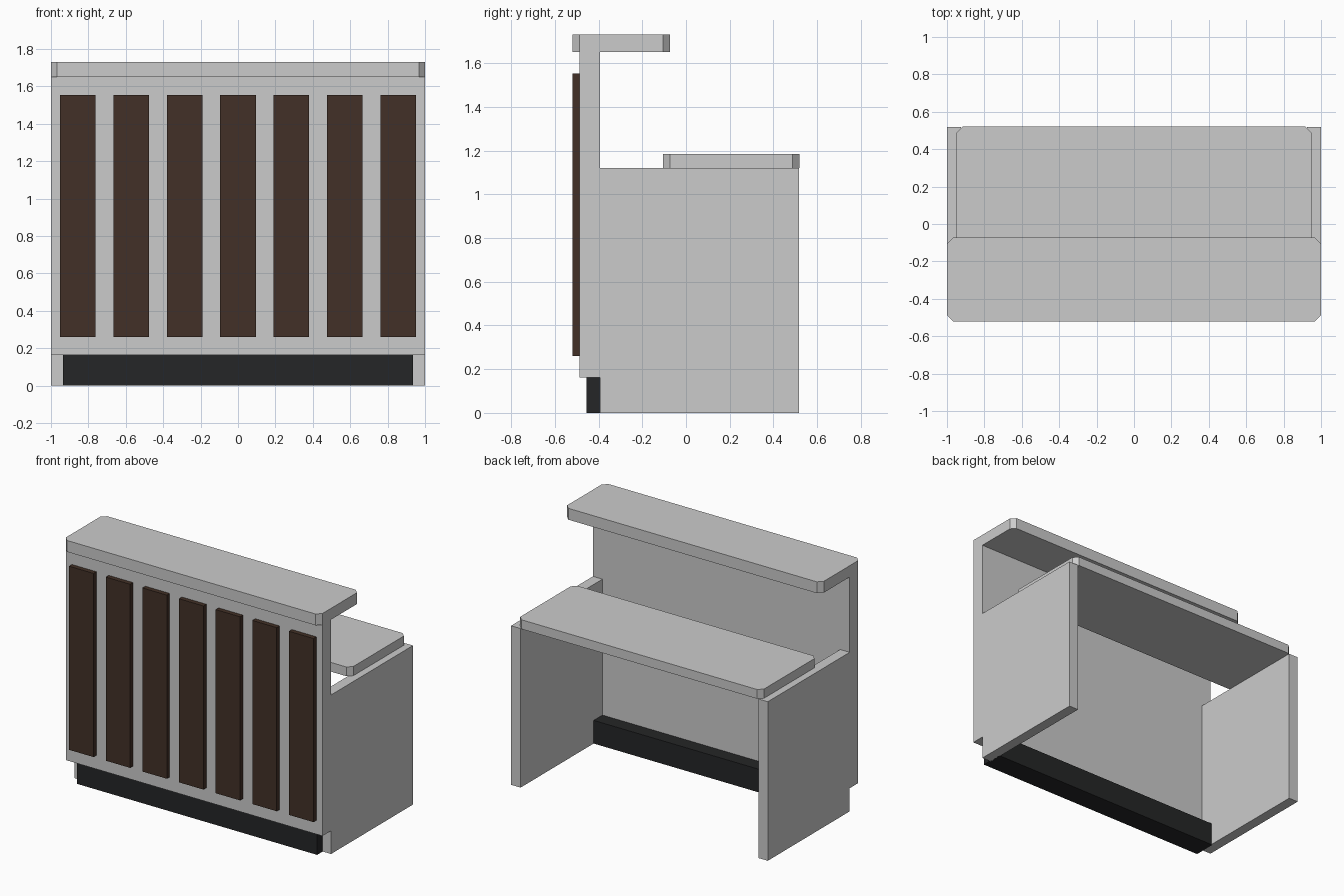
import bpy, bmesh

if "Cube" in bpy.data.objects:
    bpy.data.objects.remove(bpy.data.objects["Cube"])


def material(name, rgb):
    m = bpy.data.materials.new(name)
    m.diffuse_color = (*rgb, 1.0)
    m.use_nodes = True
    m.node_tree.nodes["Principled BSDF"].inputs["Base Color"].default_value = m.diffuse_color
    return m


def box(name, x, y, z, mat=None, chamfer=0.0):
    """Box from (min, max) ranges, optionally with chamfered vertical edges."""
    bm = bmesh.new()
    bmesh.ops.create_cube(bm, size=1.0)
    for v in bm.verts:
        v.co = [(r[0] + r[1]) / 2 + c * (r[1] - r[0]) for c, r in zip(v.co, (x, y, z))]
    if chamfer:
        upright = [e for e in bm.edges
                   if abs(e.verts[0].co.z - e.verts[1].co.z) > 1e-4]
        bmesh.ops.bevel(bm, geom=upright, offset=chamfer, segments=1,
                        affect='EDGES', profile=0.5)
    bmesh.ops.recalc_face_normals(bm, faces=bm.faces)
    me = bpy.data.meshes.new(name)
    bm.to_mesh(me)
    bm.free()
    ob = bpy.data.objects.new(name, me)
    bpy.context.collection.objects.link(ob)
    if mat:
        me.materials.append(mat)
    return ob


wood = material("dark_wood", (0.055, 0.03, 0.02))
black = material("black_plinth", (0.018, 0.019, 0.02))

# Front wall and raised counter top
box("front_panel", (-1, 1), (-0.488, -0.393), (0.163, 1.65))
box("counter_top", (-1, 1), (-0.52, -0.073), (1.65, 1.73), chamfer=0.032)

# Side walls and lower work surface
for side, name in ((-1, "left_side_panel"), (1, "right_side_panel")):
    box(name, sorted((side, side * 0.926)), (-0.393, 0.518), (0, 1.12))
box("desk_top", (-0.95, 0.95), (-0.105, 0.52), (1.12, 1.185), chamfer=0.032)

# Recessed plinth
box("kick_plinth", (-0.935, 0.935), (-0.455, -0.295), (0, 0.163), black)

# Decorative slats across the front
for i in range(7):
    cx = (i - 3) * 0.2855
    box(f"front_slat_{i + 1}", (cx - 0.095, cx + 0.095), (-0.52, -0.488), (0.26, 1.553), wood)
